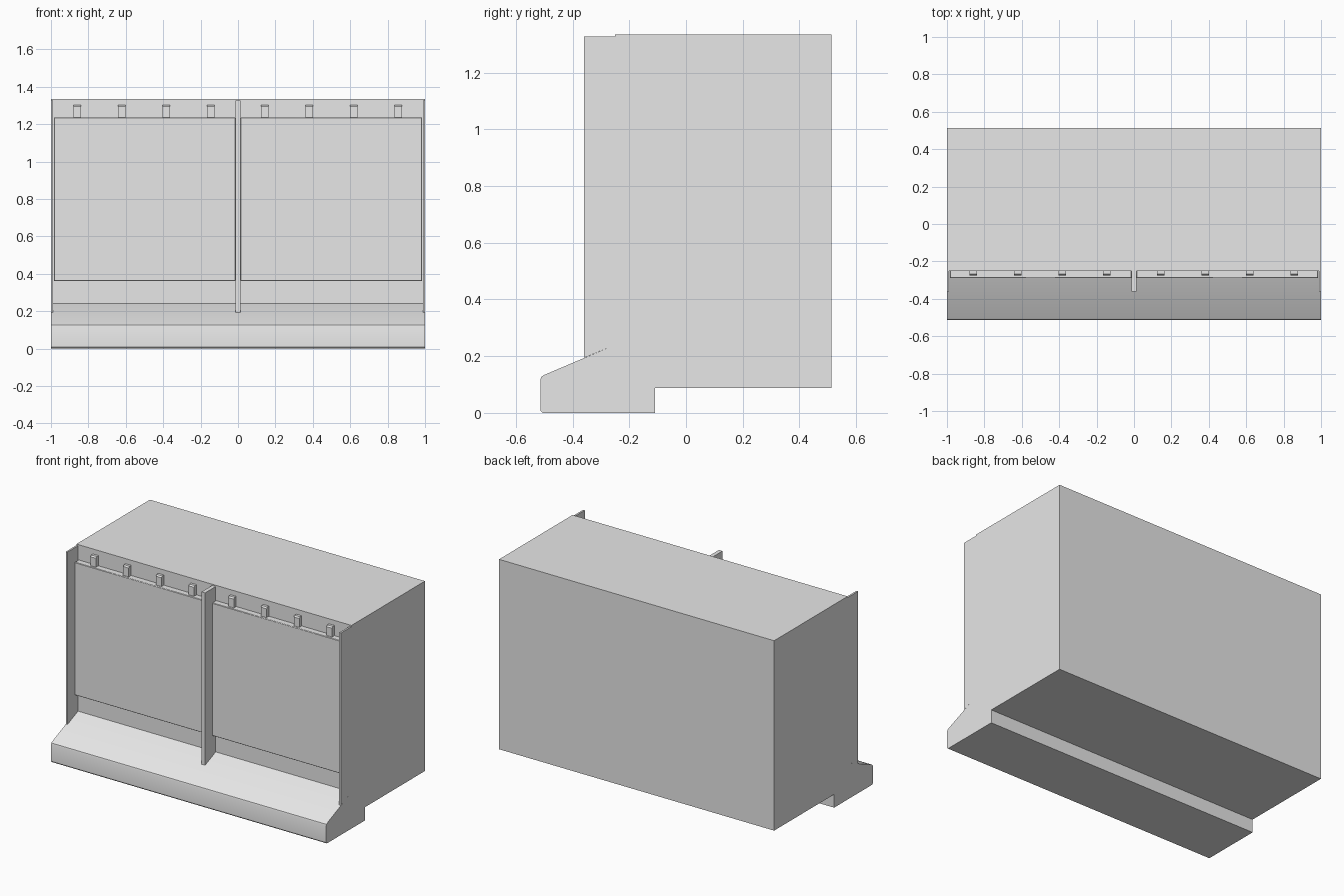
import bpy
import bmesh
import math

cube = bpy.data.objects.get("Cube")
if cube:
    bpy.data.objects.remove(cube, do_unlink=True)

# Single grey material
grey = bpy.data.materials.new("plain_grey")
grey.use_nodes = True
colour = (0.8, 0.8, 0.8, 1)
grey.diffuse_color = colour
grey.node_tree.nodes["Principled BSDF"].inputs["Base Color"].default_value = colour


def prism(name, profile, x0, x1):
    """Extrude a closed (y, z) profile along x."""
    bm = bmesh.new()
    face = bm.faces.new([bm.verts.new((x0, y, z)) for y, z in profile])
    ext = bmesh.ops.extrude_face_region(bm, geom=[face])
    verts = [v for v in ext["geom"] if isinstance(v, bmesh.types.BMVert)]
    bmesh.ops.translate(bm, verts=verts, vec=(x1 - x0, 0, 0))
    bmesh.ops.recalc_face_normals(bm, faces=bm.faces)
    mesh = bpy.data.meshes.new(name)
    bm.to_mesh(mesh)
    bm.free()
    mesh.materials.append(grey)
    mesh.shade_smooth()
    mesh.set_sharp_from_angle(angle=math.radians(30))
    obj = bpy.data.objects.new(name, mesh)
    bpy.context.collection.objects.link(obj)
    return obj


def rect(y0, y1, z0, z1):
    return [(y0, z0), (y1, z0), (y1, z1), (y0, z1)]


FRONT, BACK, BOTTOM, TOP = -0.25, 0.513, 0.087, 1.335

# Main cabinet
prism("cabinet_body", rect(FRONT, BACK, BOTTOM, TOP), -1, 1)

# Plinth with rounded nose and sloping top
prism("sloped_plinth", [
    (-0.11, 0), (-0.505, 0), (-0.513, 0.008), (-0.513, 0.118),
    (-0.510, 0.127), (-0.502, 0.133), (FRONT, 0.24),
    (FRONT, BOTTOM), (-0.11, BOTTOM)], -1, 1)

# Upright dividers standing on the slope
divider = [(FRONT, 0.24), (-0.36, 0.194), (-0.36, 1.327), (FRONT, 1.327)]
for name, x0, x1 in (("right_divider", -1, -0.988),
                     ("centre_divider", -0.013, 0.013),
                     ("left_divider", 0.988, 1)):
    prism(name, divider, x0, x1)

# Front panels, each carrying a row of four pegs
peg = [(-0.275, 1.235), (-0.247, 1.235), (-0.247, 1.302),
       (-0.268, 1.302), (-0.275, 1.293)]
for side, x0, x1, first in (("right", -0.985, -0.014, -0.86),
                            ("left", 0.014, 0.985, 0.142)):
    panel = prism(side + "_front_panel", rect(-0.29, -0.246, 0.362, 1.235), x0, x1)
    bevel = panel.modifiers.new("soft_edges", "BEVEL")
    bevel.width = 0.003
    bevel.segments = 1
    for i in range(4):
        x = first + i * 0.238
        prism(f"{side}_peg_{i + 1}", peg, x - 0.02, x + 0.02)
